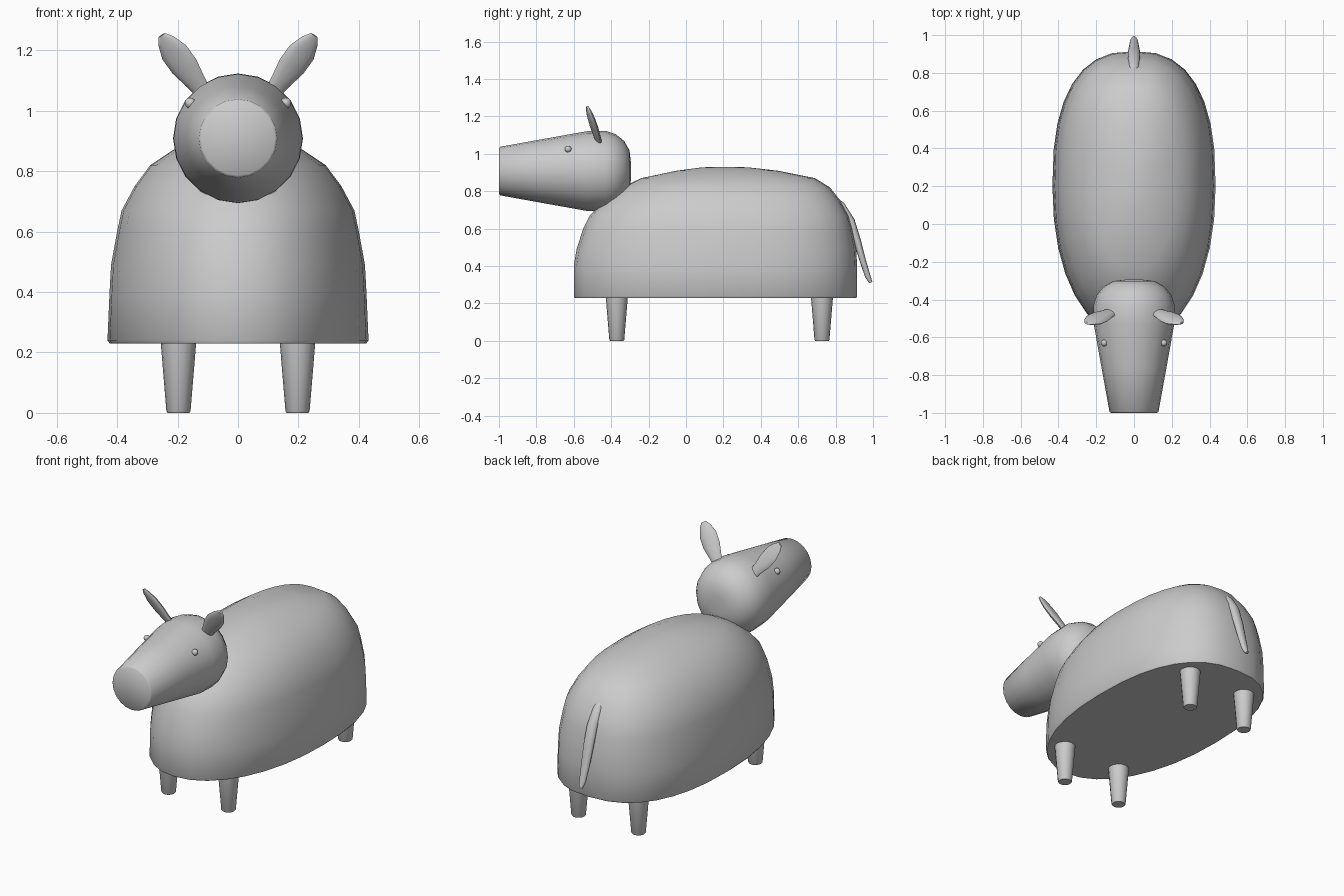
import bpy, bmesh, math
from mathutils import Vector

if "Cube" in bpy.data.objects:
    bpy.data.objects.remove(bpy.data.objects["Cube"])


def loft(name, rings, angle=40):
    """Skin a list of equal-length point rings, cap both ends, shade smooth."""
    bm = bmesh.new()
    loops = [[bm.verts.new(p) for p in ring] for ring in rings]
    n = len(loops[0])
    for a, b in zip(loops, loops[1:]):
        for i in range(n):
            j = (i + 1) % n
            bm.faces.new((a[i], a[j], b[j], b[i]))
    bm.faces.new(loops[0])
    bm.faces.new(loops[-1])
    bmesh.ops.recalc_face_normals(bm, faces=bm.faces)
    me = bpy.data.meshes.new(name)
    bm.to_mesh(me)
    bm.free()
    ob = bpy.data.objects.new(name, me)
    bpy.context.collection.objects.link(ob)
    bpy.ops.object.select_all(action='DESELECT')
    ob.select_set(True)
    bpy.context.view_layer.objects.active = ob
    bpy.ops.object.shade_smooth_by_angle(angle=math.radians(angle))
    return ob


def ellipse(center, u, v, n):
    """Ring of n points around center with half-axes u and v."""
    c, u, v = Vector(center), Vector(u), Vector(v)
    return [c + u * math.cos(2 * math.pi * i / n) + v * math.sin(2 * math.pi * i / n)
            for i in range(n)]


def egg(z, front, back, half, n=32, mid=0.2):
    """Horizontal body outline, blunter at the rear than at the front."""
    ring = []
    for i in range(n):
        a = 2 * math.pi * i / n
        c, s = math.cos(a), math.sin(a)
        e = 2 / (2.5 if s > 0 else 2.15)
        length = back - mid if s > 0 else mid - front
        ring.append((math.copysign(abs(c) ** e, c) * half,
                     mid + math.copysign(abs(s) ** e, s) * length, z))
    return ring


# Domed body with a flat underside: z, front y, back y, half width
levels = [(0.23, -0.595, 0.91, 0.425), (0.24, -0.60, 0.915, 0.432),
          (0.40, -0.60, 0.915, 0.425), (0.49, -0.585, 0.91, 0.42),
          (0.60, -0.55, 0.89, 0.40), (0.67, -0.515, 0.87, 0.385),
          (0.75, -0.44, 0.825, 0.342), (0.82, -0.345, 0.77, 0.29),
          (0.87, -0.24, 0.69, 0.215), (0.91, -0.05, 0.49, 0.13),
          (0.927, 0.08, 0.34, 0.06), (0.931, 0.15, 0.26, 0.025)]
loft("body", [egg(*l) for l in levels])

# Tapered head with a flat muzzle: y, radius
head = [(-1.0, 0.122), (-0.993, 0.13), (-0.76, 0.172), (-0.53, 0.213), (-0.43, 0.215),
        (-0.375, 0.197), (-0.33, 0.16), (-0.302, 0.11), (-0.295, 0.05)]
loft("head", [ellipse((0, y, 0.908), (r, 0, 0), (0, 0, r), 20) for y, r in head], 50)

# Legs
for label, y in (("front", -0.37), ("back", 0.727)):
    for side, x in (("left", 0.197), ("right", -0.197)):
        loft(f"{label}_leg_{side}",
             [ellipse((x, y, z), (r, 0, 0), (0, r, 0), 16)
              for z, r in ((0, 0.036), (0.006, 0.04), (0.26, 0.061))])

# Leaf-shaped ears and small eyes
base, tip = Vector((0.115, -0.465, 1.06)), Vector((0.252, -0.525, 1.25))
wide = Vector((0.78, 0.40, -0.46)).normalized()
thin = (tip - base).cross(wide).normalized()
for side, sx in (("left", 1), ("right", -1)):
    mirror = lambda v: Vector((v.x * sx, v.y, v.z))
    loft(f"ear_{side}",
         [ellipse(mirror(base.lerp(tip, t)), mirror(wide * w), mirror(thin * h), 12)
          for t, w, h in ((0, 0.03, 0.014), (0.2, 0.037, 0.016), (0.45, 0.05, 0.017),
                          (0.7, 0.05, 0.015), (0.9, 0.032, 0.011), (1, 0.014, 0.006))], 60)
    bpy.ops.mesh.primitive_uv_sphere_add(segments=12, ring_count=8, radius=0.018,
                                         location=(0.158 * sx, -0.63, 1.025))
    bpy.context.object.name = f"eye_{side}"
    bpy.ops.object.shade_smooth()

# Tail hugging the rump and flicking out at the tip: y, z, half width, half depth
tail = [(0.78, 0.775, 0.012, 0.01), (0.83, 0.725, 0.026, 0.02), (0.88, 0.64, 0.032, 0.023),
        (0.917, 0.53, 0.031, 0.02), (0.945, 0.43, 0.026, 0.017),
        (0.972, 0.345, 0.02, 0.015), (0.988, 0.312, 0.01, 0.009)]
rings = []
for i, (y, z, w, d) in enumerate(tail):
    a, b = tail[max(i - 1, 0)], tail[min(i + 1, len(tail) - 1)]
    normal = Vector((0, a[1] - b[1], b[0] - a[0])).normalized()
    rings.append(ellipse((0, y, z), (w, 0, 0), normal * d, 12))
loft("tail", rings, 60)
